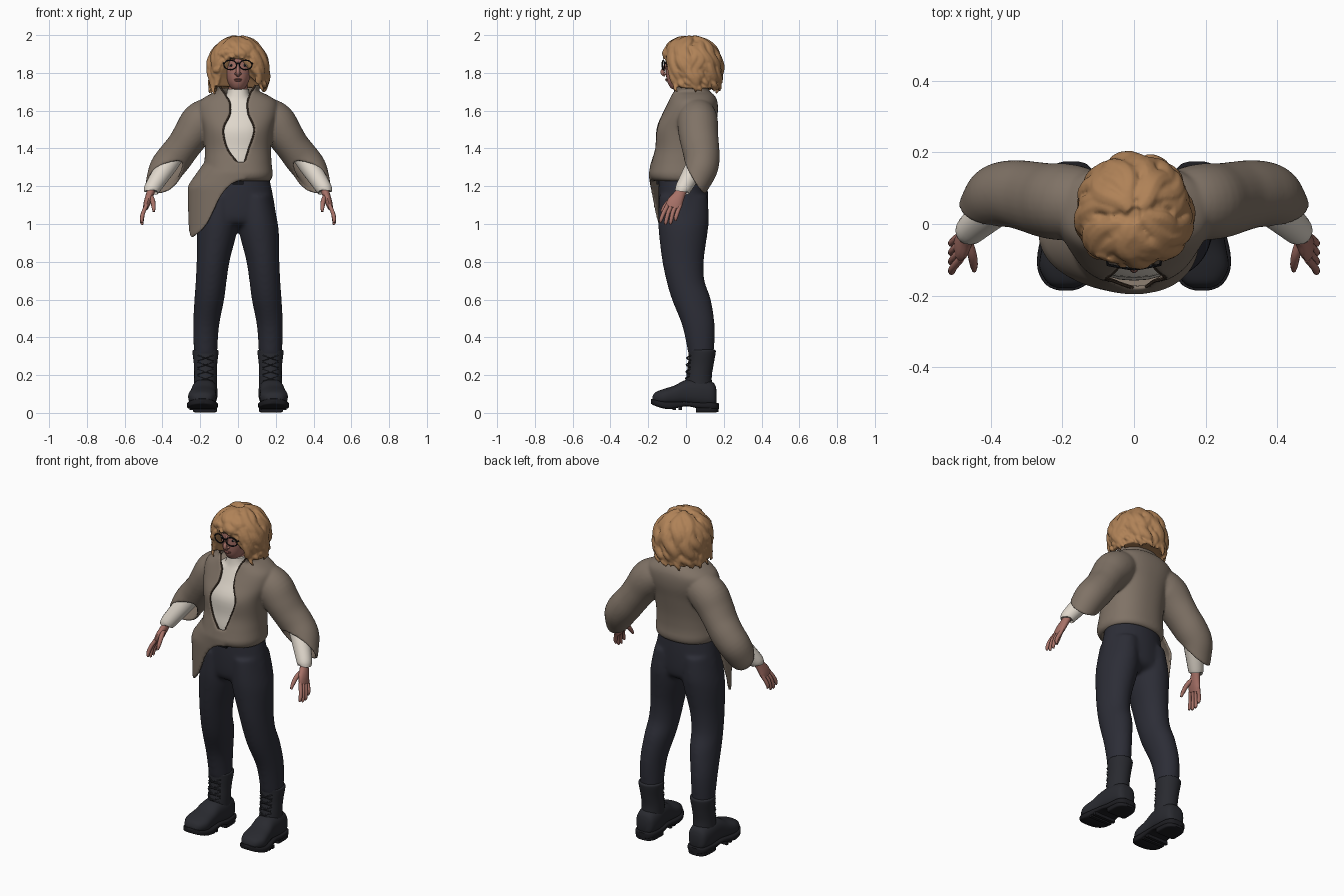
import bpy, bmesh, math, random
from mathutils import Vector, Matrix

random.seed(4)
X, Y, Z = Vector((1, 0, 0)), Vector((0, 1, 0)), Vector((0, 0, 1))
TAU = 2 * math.pi
if "Cube" in bpy.data.objects:
    bpy.data.objects.remove(bpy.data.objects["Cube"], do_unlink=True)


def material(name, *rgb):
    m = bpy.data.materials.new(name)
    m.use_nodes = True
    m.diffuse_color = (*rgb, 1)
    m.node_tree.nodes["Principled BSDF"].inputs["Base Color"].default_value = (*rgb, 1)
    return m


taupe = material("taupe wool", .215, .17, .133)
trim = material("dark trim", .07, .045, .03)
cream = material("cream knit", .74, .68, .6)
navy = material("navy cloth", .025, .026, .037)
leather = material("boot leather", .022, .023, .029)
rubber = material("sole rubber", .012, .012, .015)
blonde = material("honey hair", .43, .222, .095)
skin = material("skin", .385, .165, .135)
lip = material("lip", .27, .1, .085)
black = material("black", .008, .008, .01)


def finish(name, bm, mat, mirror=False):
    bmesh.ops.recalc_face_normals(bm, faces=bm.faces)
    me = bpy.data.meshes.new(name)
    bm.to_mesh(me)
    bm.free()
    me.materials.append(mat)
    ob = bpy.data.objects.new(name, me)
    bpy.context.collection.objects.link(ob)
    bpy.ops.object.select_all(action='DESELECT')
    ob.select_set(True)
    bpy.context.view_layer.objects.active = ob
    bpy.ops.object.shade_smooth_by_angle(angle=math.radians(50))
    if mirror:
        m = ob.modifiers.new("mirror", 'MIRROR')
        m.use_axis, m.use_mirror_merge = (True, False, False), False
    return ob


def fuse(ob, voxel, rounds):
    """Melt overlapping pieces into one soft surface."""
    r = ob.modifiers.new("fuse", 'REMESH')
    r.mode, r.voxel_size, r.use_smooth_shade = 'VOXEL', voxel, True
    s = ob.modifiers.new("soften", 'SMOOTH')
    s.factor, s.iterations = .5, rounds


def spline(rows, k=4):
    """Smooth curve through rows of numbers."""
    out, last = [], len(rows) - 1
    for i in range(last):
        quad = [rows[max(0, min(last, i + d))] for d in (-1, 0, 1, 2)]
        for j in range(k):
            t = j / k
            out.append([b + .5 * t * (c - a + t * (2*a - 5*b + 4*c - d + t * (3*(b - c) + d - a)))
                        for a, b, c, d in zip(*quad)])
    return out + [list(rows[-1])]


def ring(c, u, v, n=28, p=2, a0=0, a1=TAU, closed=True):
    pts = []
    for i in range(n if closed else n + 1):
        a = a0 + (a1 - a0) * i / n
        s, co = (math.copysign(abs(f) ** (2 / p), f) for f in (math.sin(a), math.cos(a)))
        pts.append(Vector(c) + u * s + v * co)
    return pts


def skin_rings(bm, rings, closed=True, cap=True):
    vs = [[bm.verts.new(p) for p in r] for r in rings]
    n = len(vs[0])
    for r, q in zip(vs, vs[1:]):
        for i in range(n if closed else n - 1):
            j = (i + 1) % n
            bm.faces.new((r[i], r[j], q[j], q[i]))
    if cap:
        bm.faces.new(vs[0])
        bm.faces.new(vs[-1])


def build(name, surfaces, mat, mirror=False):
    bm = bmesh.new()
    for rings in surfaces:
        skin_rings(bm, rings)
    return finish(name, bm, mat, mirror)


def stack(rows, p=2):
    """Level rings: height, x centre, half width, front y, back y."""
    return [ring((x, (f + b) / 2, z), X * w, Y * (f - b) / 2, p=p) for z, x, w, f, b in spline(rows)]


def along(rows, p=3):
    """Upright rings: y, x centre, half width, bottom z, top z."""
    return [ring((x, y, (b + t) / 2), X * w, Z * (t - b) / 2, p=p) for y, x, w, b, t in spline(rows)]


def tube(rows, n=10, k=4, ref=Y):
    """Sweep with rows x, y, z, radius, optional radius along ref."""
    rows = spline([r if len(r) > 4 else (*r, r[3]) for r in rows], k)
    pts = [Vector(r[:3]) for r in rows]
    out = []
    for i, r in enumerate(rows):
        t = (pts[min(i + 1, len(pts) - 1)] - pts[max(i - 1, 0)]).normalized()
        u = t.cross(ref).normalized()
        out.append(ring(pts[i], u * r[3], u.cross(t) * r[4], n))
    return out


def solid(name, kind, c, size, mat, mirror=False):
    bm = bmesh.new()
    m = Matrix.Translation(c) @ Matrix.Diagonal((*size, 1))
    if kind == "ball":
        bmesh.ops.create_uvsphere(bm, u_segments=16, v_segments=10, radius=1, matrix=m)
    else:
        bmesh.ops.create_cube(bm, size=1, matrix=m)
    return finish(name, bm, mat, mirror)


# Trousers, with a buckle at the front
hips = stack([(1.26, 0, .163, -.142, .11), (1.15, 0, .186, -.147, .117), (1.04, 0, .202, -.142, .115),
              (1.0, 0, .18, -.12, .095), (.98, 0, .1, -.06, .05)])
leg = stack([(1.15, .094, .085, -.143, .114), (1.03, .104, .102, -.148, .122), (.95, .112, .105, -.144, .114),
             (.81, .131, .088, -.127, .095), (.7, .142, .082, -.104, .098), (.6, .152, .079, -.075, .132),
             (.46, .169, .069, -.02, .152), (.3, .172, .061, .014, .147)])
fuse(build("trousers", [hips, leg], navy, True), .01, 12)
solid("belt_buckle", "box", (0, -.15, 1.22), (.06, .012, .022), black)

# Boots
build("boot_shafts", [stack([(.335, .172, .058, .024, .148), (.33, .172, .068, .014, .157), (.31, .172, .068, .014, .156),
                             (.25, .172, .061, .01, .145), (.18, .172, .06, 0, .136), (.08, .174, .062, -.01, .145)])],
      leather, True)
build("boot_feet", [along([(.162, .175, .028, .05, .12), (.145, .175, .055, .03, .16), (.08, .175, .067, .03, .18),
                           (0, .18, .066, .04, .175), (-.06, .186, .07, .04, .145), (-.12, .19, .074, .04, .126),
                           (-.163, .19, .052, .05, .108), (-.178, .19, .025, .055, .085)], 2.5)], leather, True)
build("boot_soles", [along([(.174, .175, .022, .02, .05), (.165, .175, .046, .02, .053), (.135, .175, .064, .02, .055),
                            (.06, .176, .07, .025, .055), (0, .181, .07, .035, .06), (-.08, .188, .081, .02, .058),
                            (-.13, .19, .078, .026, .062), (-.165, .19, .06, .038, .07), (-.18, .19, .038, .045, .075),
                            (-.186, .19, .016, .05, .072)], p=5)], rubber, True)
build("boot_heels", [along([(.172, .175, .02, .006, .04), (.16, .175, .046, .003, .04), (.13, .175, .062, .002, .04),
                            (.06, .175, .064, .002, .04), (.052, .175, .06, .008, .04)], p=6)], rubber, True)
for i in range(4):
    solid("sole_tread", "box", (.188, -.03 - i * .032, .024 + .002 * i * i), (.14, .018, .02), rubber, True)
laces = []
for i in range(4):
    z, y = .17 + i * .036, .002 * i - .004
    for s in (-1, 1):
        laces.append(tube([(.172 - s * .04, y + .022, z, .004), (.172, y + .002, z + .012, .004),
                           (.172 + s * .04, y + .022, z + .025, .004)], 6))
build("boot_laces", laces, leather, True)

# Roll-neck shirt
build("shirt", [stack([(1.24, 0, .14, -.15, .1), (1.32, 0, .145, -.158, .1), (1.4, 0, .155, -.15, .11),
                       (1.5, 0, .162, -.147, .12), (1.58, 0, .165, -.108, .125), (1.64, 0, .12, -.08, .1),
                       (1.665, 0, .075, -.07, .085), (1.69, 0, .06, -.064, .075), (1.715, 0, .057, -.06, .072)], 2.3)], cream)

# Jacket sleeves, trimmed by a slanted plane at the cuff
bm = bmesh.new()
skin_rings(bm, tube([(.09, .06, 1.572, .075), (.15, .06, 1.566, .094), (.2, .062, 1.535, .1), (.245, .066, 1.475, .09, .097),
                     (.29, .076, 1.41, .083, .092), (.336, .084, 1.35, .085, .087), (.378, .078, 1.295, .083),
                     (.402, .052, 1.235, .076), (.42, .02, 1.175, .07), (.435, -.02, 1.11, .066)], 28), cap=False)
bmesh.ops.bisect_plane(bm, geom=bm.verts[:] + bm.edges[:] + bm.faces[:], plane_co=(.32, -.02, 1.365),
                       plane_no=(.14, .83, .54), clear_inner=True)
copy = bmesh.ops.duplicate(bm, geom=bm.verts[:] + bm.edges[:] + bm.faces[:])["geom"]
bmesh.ops.scale(bm, vec=(-1, 1, 1), verts=[g for g in copy if isinstance(g, bmesh.types.BMVert)])

# Jacket body: height, half width, front y, back y, opening edges
rows = [(1.23, .158, -.15, .106, .02, .021), (1.242, .171, -.178, .12, .02, .021), (1.265, .176, -.188, .124, .02, .021),
        (1.29, .174, -.184, .122, .02, .021), (1.33, .17, -.176, .122, -.008, .036), (1.4, .168, -.164, .128, -.058, .058),
        (1.5, .178, -.162, .145, -.078, .087), (1.58, .202, -.122, .16, -.044, .056), (1.64, .2, -.092, .16, -.044, .051),
        (1.675, .155, -.08, .146, -.062, .06), (1.7, .105, -.078, .118, -.078, .07), (1.735, .113, -.085, .11, -.102, .093)]
body, power = [], 2.3
for z, w, f, b, left, right in spline(rows, 5):
    a0, a1 = (math.copysign(math.asin(min(.97, abs(e / w)) ** (power / 2)), e) for e in (right, left))
    body.append(ring((0, (f + b) / 2, z), X * w, Y * (f - b) / 2, 60, power, a0, TAU + a1, False))
skin_rings(bm, body, closed=False, cap=False)

# Long hanging jacket panel on the right hip: angle, lower edge
panel = []
for deg, low in spline([(-10, 1.235), (6, 1.215), (20, 1.15), (40, 1.0), (62, .94), (80, .94), (98, 1.06), (112, 1.2)]):
    a, column = math.radians(deg), []
    for i in range(15):
        drop = (1.33 - low) * i / 14
        w = .167 + .092 * min(1, drop / .13) - .02 * max(0, drop - .13)
        depth = .148 + .014 * min(1, drop / .06) - .05 * drop
        column.append(Vector((-w * math.sin(a), -.03 - depth * math.cos(a), 1.33 - drop)))
    panel.append(column)
skin_rings(bm, panel, closed=False, cap=False)
jacket = finish("jacket", bm, taupe)
cloth = jacket.modifiers.new("thickness", 'SOLIDIFY')
cloth.thickness, cloth.offset = .015, 0
fuse(jacket, .0065, 10)
build("jacket_edges", [tube([(*r[e], .005) for r in body[16:]], 6, 1, X) for e in (0, -1)], trim)

# Forearms of the shirt
build("forearms", [tube([(.3, .08, 1.42, .05), (.36, .06, 1.33, .053), (.415, .02, 1.25, .049),
                         (.457, -.017, 1.185, .042), (.462, -.022, 1.174, .034)], 18)], cream, True)

# Hands
hand = [tube([(.452, -.012, 1.2, .022, .026), (.467, -.035, 1.155, .021, .031), (.48, -.058, 1.115, .019, .042),
              (.489, -.068, 1.085, .014, .04)], 14),
        tube([(.465, -.045, 1.15, .014), (.452, -.085, 1.125, .013), (.447, -.115, 1.09, .011), (.446, -.13, 1.065, .006)],
             ref=X)]
for i in range(4):
    drop = (0, .012, .01, -.008)[i]
    hand.append(tube([(.484, -.097 + .022 * i, 1.1, .011), (.502, -.118 + .024 * i, 1.06, .011),
                      (.509, -.132 + .026 * i, 1.025 - drop, .01), (.506, -.136 + .027 * i, 1.008 - drop, .005)]))
build("hands", hand, skin, True)

# Head and face
build("head", [stack([(1.712, 0, .025, -.066, .0), (1.722, 0, .038, -.082, .03), (1.75, 0, .055, -.098, .06),
                      (1.79, 0, .068, -.106, .08), (1.84, 0, .076, -.108, .1), (1.89, 0, .077, -.104, .115),
                      (1.93, 0, .062, -.07, .1)], p=2.2)], skin)
build("neck", [stack([(1.66, 0, .05, -.04, .06), (1.76, 0, .05, -.04, .07)])], skin)
build("nose", [tube([(0, -.102, 1.86, .007), (0, -.114, 1.83, .009), (0, -.125, 1.803, .012), (0, -.108, 1.788, .011)], ref=X)], skin)
solid("nostrils", "ball", (.011, -.109, 1.796), (.008, .011, .007), skin, True)
solid("upper_lip", "ball", (0, -.101, 1.766), (.022, .01, .004), lip)
solid("lower_lip", "ball", (0, -.099, 1.759), (.018, .01, .005), lip)
solid("eyes", "ball", (.036, -.093, 1.84), (.014, .011, .006), cream, True)
solid("irises", "ball", (.036, -.101, 1.84), (.006, .005, .006), black, True)
build("eyebrows", [tube([(.015, -.107, 1.872, .003), (.04, -.103, 1.878, .004), (.062, -.085, 1.872, .002)], 6, ref=Z)], trim, True)

# Spectacles
rim = [(.041 + .033 * math.sin(a), -.12 + .006 * math.sin(a), 1.842 + .025 * math.cos(a), .0035)
       for a in (TAU * i / 16 for i in range(17))]
build("spectacle_rims", [tube(rim, 6, 2)], black, True)
build("spectacle_arms", [tube([(.073, -.114, 1.85, .004), (.083, -.06, 1.852, .004), (.086, .02, 1.85, .004)], 6, ref=Z)],
      black, True)
build("spectacle_bridge", [tube([(-.011, -.122, 1.846, .004), (0, -.126, 1.85, .004), (.011, -.122, 1.846, .004)], 6, ref=Z)], black)


# Hair: a cap that stops above the face, with broad locks and thin ringlets melted together
def scalp(a, t, swell=1):
    f = abs((a + math.pi) % TAU - math.pi)
    s = max(0, min(1, (f - .48) / .52))
    phi = t * (1.18 + 1.05 * s * s * (3 - 2 * s))
    r, z = math.sin(min(phi, TAU / 4)) * swell, math.cos(min(phi, TAU / 4))
    z -= max(0, phi - TAU / 4)
    return Vector((.148 * r * math.sin(a), .027 - .154 * r * math.cos(a), 1.825 + .162 * z))


def lock(a0, start, end, size, sway, turns):
    wave, path = random.uniform(0, TAU), []
    for j in range(11):
        t = j / 10
        bend = wave + t * turns
        p = scalp(a0 + sway * math.sin(bend), start + (end - start) * t, .98 + .06 * math.cos(bend) * t)
        r = size * (.35 + .65 * math.sin(math.pi * min(1, t * .8 + .1))) * (.5 if j == 10 else 1)
        path.append((*p, r * .75, r))
    return tube(path, 9, 3, Vector((math.cos(a0), math.sin(a0), 0)))


hair = [[[scalp(TAU * i / 48, t / 14, 1 + .04 * math.sin(i * 1.3 + t * .4)) for i in range(48)] for t in range(1, 15)]]
for i in range(34):
    hair.append(lock(i * TAU * .381966, random.uniform(.04, .4), random.uniform(.88, 1.03), random.uniform(.024, .034), .13, 9))
for i in range(30):
    hair.append(lock(i * TAU / 30, random.uniform(.4, .6), random.uniform(.98, 1.1), random.uniform(.013, .02), .07, 14))
fuse(build("hair", hair, blonde), .0055, 2)
